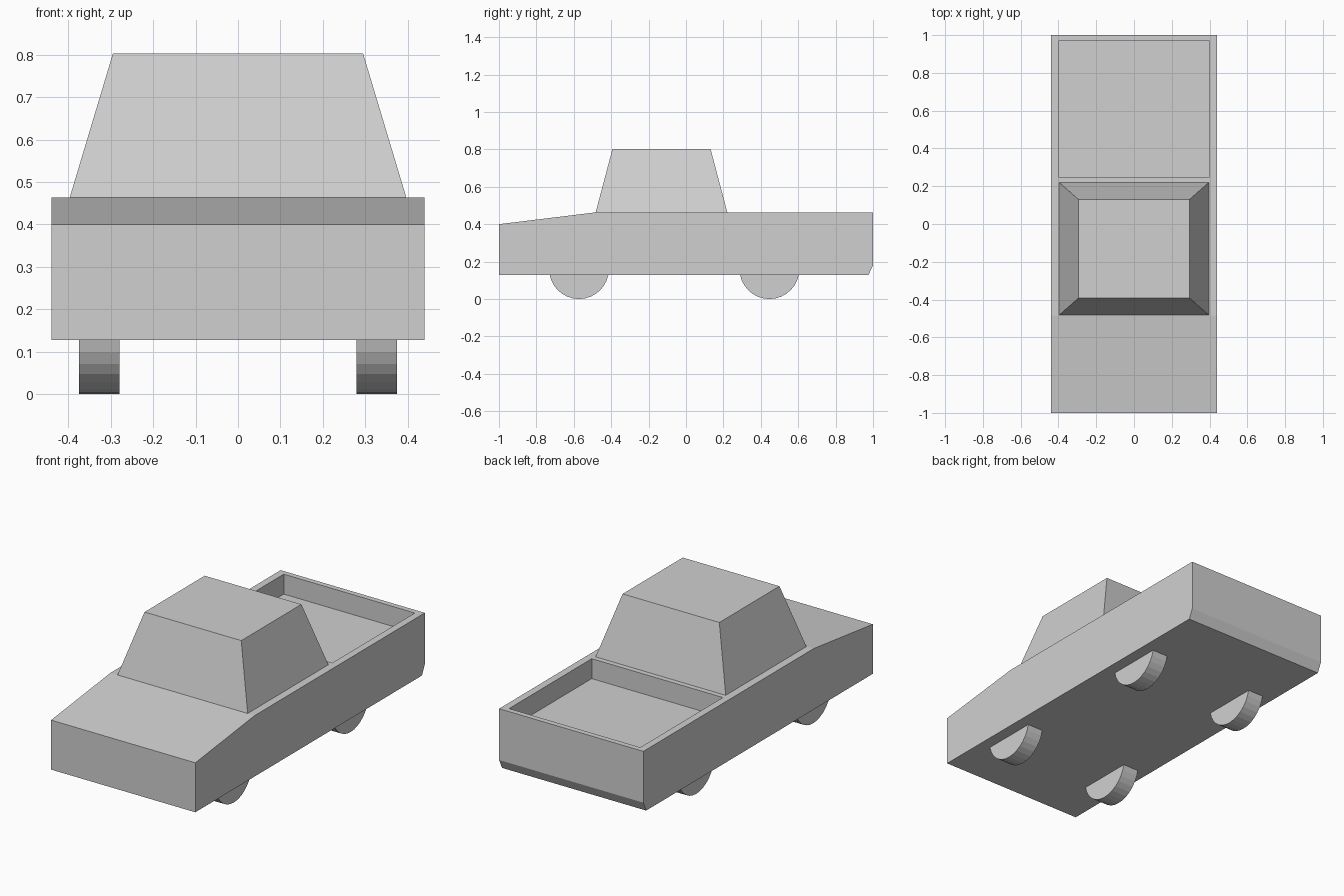
import bpy, bmesh
from math import pi
from mathutils import Matrix, Vector

cube = bpy.data.objects.get("Cube")
if cube:
    bpy.data.objects.remove(cube, do_unlink=True)

grey = bpy.data.materials.new("light grey")
grey.use_nodes = True
colour = (0.63, 0.63, 0.63, 1)
grey.diffuse_color = colour
grey.node_tree.nodes["Principled BSDF"].inputs["Base Color"].default_value = colour


def add_object(name, bm):
    mesh = bpy.data.meshes.new(name)
    bm.to_mesh(mesh)
    bm.free()
    mesh.materials.append(grey)
    obj = bpy.data.objects.new(name, mesh)
    bpy.context.scene.collection.objects.link(obj)
    return obj


HALF_WIDTH, DECK, BELLY = 0.44, 0.463, 0.127

# Body: side profile extruded across the width
profile = [(-1, BELLY), (-1, 0.4), (-0.485, DECK), (0.21, DECK),
           (1, DECK), (1, 0.18), (0.975, BELLY)]
bm = bmesh.new()
side = bm.faces.new([bm.verts.new((-HALF_WIDTH, y, z)) for y, z in profile])
swept = bmesh.ops.extrude_face_region(bm, geom=[side])["geom"]
bmesh.ops.translate(bm, vec=(2 * HALF_WIDTH, 0, 0),
                    verts=[v for v in swept if isinstance(v, bmesh.types.BMVert)])
bmesh.ops.recalc_face_normals(bm, faces=bm.faces)

# Load bed: rim inset in the rear deck, then floor sunk straight down
bed = max((f for f in bm.faces if f.normal.z > 0.99),
          key=lambda f: f.calc_center_median().y)
bmesh.ops.inset_individual(bm, faces=[bed], thickness=0.04, use_even_offset=True)
for v in bed.verts:
    if v.co.y > 0.5:
        v.co.y = 0.97
floor = bmesh.ops.extrude_discrete_faces(bm, faces=[bed])["faces"][0]
bmesh.ops.translate(bm, vec=(0, 0, -0.11), verts=floor.verts)
add_object("body", bm)

# Cab: box tapering to a smaller roof
bm = bmesh.new()
bmesh.ops.create_cube(bm, size=2)
for v in bm.verts:
    top = v.co.z > 0
    half_x, half_y = (0.295, 0.262) if top else (0.397, 0.352)
    v.co = Vector((v.co.x * half_x, v.co.y * half_y - 0.131, 0.803 if top else DECK))
add_object("cab", bm)

# Wheels: upper halves hidden inside the body
RADIUS = 0.16
for end, y in (("front", -0.572), ("rear", 0.446)):
    for hand, sign in (("left", 1), ("right", -1)):
        bm = bmesh.new()
        bmesh.ops.create_cone(bm, cap_ends=True, segments=32, radius1=RADIUS,
                              radius2=RADIUS, depth=0.096,
                              matrix=Matrix.Rotation(pi / 2, 4, "Y"))
        wheel = add_object(f"{end}_{hand}_wheel", bm)
        wheel.location = (sign * 0.327, y, RADIUS)
